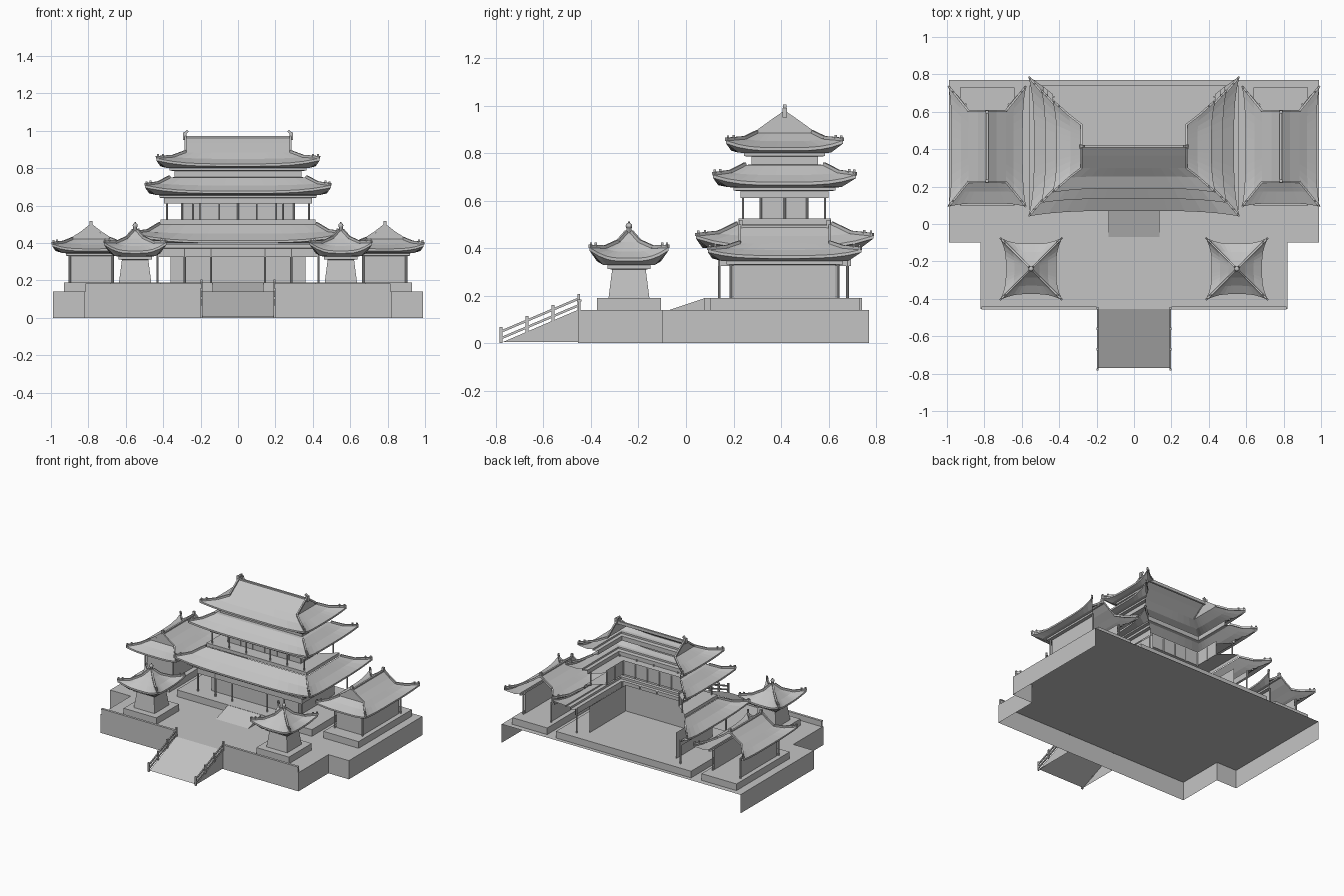
import bpy, bmesh
from mathutils import Vector, Matrix

if "Cube" in bpy.data.objects:
    bpy.data.objects.remove(bpy.data.objects["Cube"])

stone = bpy.data.materials.new("plain_grey")
stone.use_nodes = True
GREY = (0.55, 0.55, 0.55, 1)
stone.diffuse_color = GREY
stone.node_tree.nodes["Principled BSDF"].inputs["Base Color"].default_value = GREY


def finish(name, bm):
    mesh = bpy.data.meshes.new(name)
    bm.to_mesh(mesh)
    bm.free()
    mesh.materials.append(stone)
    obj = bpy.data.objects.new(name, mesh)
    bpy.context.collection.objects.link(obj)
    return obj


def box(bm, x0, x1, y0, y1, z0, z1):
    mat = Matrix.Translation(((x0 + x1) / 2, (y0 + y1) / 2, (z0 + z1) / 2))
    mat = mat @ Matrix.Diagonal((x1 - x0, y1 - y0, z1 - z0, 1))
    bmesh.ops.create_cube(bm, size=1, matrix=mat)


def beam(bm, p, q, w, h):
    """Square bar from p to q."""
    p, q = Vector(p), Vector(q)
    d = q - p
    if d.length < 0.004:
        return
    mat = Matrix.Translation((p + q) / 2) @ d.to_track_quat("Y", "Z").to_matrix().to_4x4()
    bmesh.ops.create_cube(bm, size=1, matrix=mat @ Matrix.Diagonal((w, d.length, h, 1)))


def column(bm, x, y, z0, z1, r=0.006):
    bmesh.ops.create_cone(bm, segments=8, radius1=r, radius2=r, depth=z1 - z0,
                          cap_ends=True, matrix=Matrix.Translation((x, y, (z0 + z1) / 2)))


SIDES = {"front": ((-1, -1), (1, -1)), "left": ((1, -1), (1, 1)),
         "back": ((1, 1), (-1, 1)), "right": ((-1, 1), (-1, -1))}


def ring_point(ring, u, v, cx, cy):
    """Point on a rectangular ring; lift raises and flares its corners."""
    hx, hy, z, lift = (*ring, 0)[:4]
    k = lift * min(abs(u), abs(v)) ** 4
    return Vector((cx + u * hx + (0.7 * k if u > 0 else -0.7 * k),
                   cy + v * hy + (0.7 * k if v > 0 else -0.7 * k), z + k))


def loft(bm, rings, cx, cy, back=False, n=12):
    """Skin rectangular rings, leaving the rear open unless asked."""
    for side, (a, b) in SIDES.items():
        if side == "back" and not back:
            continue
        rows = []
        for ring in rings:
            row = []
            for i in range(n + 1):
                t = i / n
                u, v = (a[j] + (b[j] - a[j]) * t for j in (0, 1))
                row.append(bm.verts.new(ring_point(ring, u, v, cx, cy)))
            rows.append(row)
        for low, high in zip(rows, rows[1:]):
            for i in range(n):
                bm.faces.new((low[i], low[i + 1], high[i + 1], high[i]))


def hips(bm, rings, cx, cy, w=0.011):
    """Raised ridges down the corners, with small guardian studs."""
    for u in (-1, 1):
        for v in (-1, 1):
            pts = [ring_point(r, u, v, cx, cy) + Vector((0, 0, 0.005)) for r in rings]
            for p, q in zip(pts, pts[1:]):
                beam(bm, p, q, w, w * 1.2)
            for f in (0.1, 0.4):
                p = pts[0].lerp(pts[1], f)
                box(bm, p.x - 0.005, p.x + 0.005, p.y - 0.005, p.y + 0.005, p.z, p.z + 0.016)


def roof(name, under, tiles, cx, cy, back=False):
    bm = bmesh.new()
    loft(bm, under + tiles, cx, cy, back)
    finish(name, bm)
    bm = bmesh.new()
    hips(bm, tiles, cx, cy)
    finish(name + "_hip_ridges", bm)


# Terrace: open underneath and at the rear
bm = bmesh.new()
half = [(0.82, -0.455), (0.82, -0.1), (0.99, -0.1), (0.99, 0.77)]
outline = [(-x, y) for x, y in reversed(half)] + half
top = [bm.verts.new((x, y, 0.14)) for x, y in outline]
foot = [bm.verts.new((x, y, 0)) for x, y in outline]
bm.faces.new(top)
for i in range(len(outline) - 1):
    bm.faces.new((foot[i], foot[i + 1], top[i + 1], top[i]))
finish("terrace", bm)

# Front parapet
bm = bmesh.new()
for s in (-1, 1):
    a, b = sorted((s * 0.2, s * 0.815))
    box(bm, a, b, -0.455, -0.443, 0.14, 0.175)
    box(bm, a, b, -0.458, -0.44, 0.175, 0.183)
finish("front_parapet", bm)


def ramp(name, hx, y0, y1, z0, z1):
    """Sloped stairway with triangular cheeks."""
    bm = bmesh.new()
    l, r = [[bm.verts.new((x, y, z)) for y, z in ((y0, z0), (y1, z0), (y1, z1))] for x in (-hx, hx)]
    bm.faces.new((l[0], r[0], r[2], l[2]))
    bm.faces.new(l)
    bm.faces.new(r)
    finish(name, bm)


ramp("front_stairway", 0.195, -0.77, -0.455, 0.005, 0.14)
ramp("hall_stairway", 0.135, -0.07, 0.08, 0.14, 0.19)

# Stair railings
bm = bmesh.new()
for x in (-0.195, 0.195):
    for h in (0.02, 0.048):
        beam(bm, (x, -0.78, h), (x, -0.45, h + 0.14), 0.008, 0.01)
    for i in range(4):
        y = -0.778 + 0.109 * i
        z = 0.0 + 0.046 * i
        box(bm, x - 0.006, x + 0.006, y - 0.006, y + 0.006, z, z + 0.068)
finish("stair_railings", bm)

# Main hall
HY = 0.415
bm = bmesh.new()
box(bm, -0.56, 0.56, 0.075, 0.74, 0.14, 0.19)
finish("hall_plinth", bm)

bm = bmesh.new()
loft(bm, [(0.36, 0.215, 0.19), (0.36, 0.215, 0.385)], 0, HY)
finish("hall_ground_walls", bm)

bm = bmesh.new()
for s in (-1, 1):
    for x in (0.145, 0.285, 0.43):
        column(bm, s * x, 0.14, 0.19, 0.37)
    column(bm, s * 0.43, 0.68, 0.19, 0.37)
finish("hall_ground_columns", bm)

roof("lower_roof",
     [(0.435, 0.28, 0.325), (0.435, 0.28, 0.37), (0.46, 0.3, 0.372), (0.46, 0.3, 0.388),
      (0.485, 0.32, 0.39), (0.485, 0.32, 0.4), (0.535, 0.345, 0.4, 0.04)],
     [(0.535, 0.345, 0.412, 0.04), (0.475, 0.27, 0.45, 0.012), (0.42, 0.2, 0.5)], 0, HY)

bm = bmesh.new()
loft(bm, [(0.415, 0.195, 0.5), (0.415, 0.195, 0.525), (0.3, 0.1, 0.525), (0.3, 0.1, 0.63)], 0, HY)
finish("gallery_floor_and_walls", bm)

bm = bmesh.new()
for s in (-1, 1):
    for x in (0.1, 0.24, 0.38):
        column(bm, s * x, 0.24, 0.52, 0.62, 0.005)
    column(bm, s * 0.38, 0.585, 0.52, 0.62, 0.005)
    for y in (0.315, 0.415, 0.51):
        column(bm, s * 0.3, y, 0.52, 0.62, 0.005)
for x in (-0.2, -0.1, 0, 0.1, 0.2):
    column(bm, x, 0.315, 0.52, 0.62, 0.005)
finish("gallery_columns", bm)

roof("middle_roof",
     [(0.3, 0.1, 0.61), (0.395, 0.185, 0.61), (0.395, 0.185, 0.64), (0.42, 0.215, 0.642),
      (0.42, 0.215, 0.655), (0.44, 0.24, 0.657), (0.475, 0.28, 0.665, 0.03)],
     [(0.475, 0.28, 0.678, 0.03), (0.42, 0.22, 0.708, 0.01), (0.365, 0.165, 0.75)], 0, HY)

roof("top_roof",
     [(0.365, 0.165, 0.75), (0.34, 0.14, 0.752), (0.34, 0.14, 0.785), (0.365, 0.17, 0.787),
      (0.365, 0.17, 0.8), (0.385, 0.195, 0.802), (0.415, 0.225, 0.81, 0.03)],
     [(0.415, 0.225, 0.823, 0.03), (0.34, 0.16, 0.85, 0.01), (0.28, 0.115, 0.885),
      (0.28, 0.05, 0.932), (0.28, 0.002, 0.965)], 0, HY)

# Main ridge with upswept ends
bm = bmesh.new()
box(bm, -0.285, 0.285, HY - 0.007, HY + 0.007, 0.95, 0.972)
for s in (-1, 1):
    beam(bm, (s * 0.285, HY, 0.95), (s * 0.285, HY, 0.99), 0.018, 0.02)
    beam(bm, (s * 0.285, HY, 0.985), (s * 0.268, HY, 1.0), 0.014, 0.014)
finish("main_ridge", bm)

# Side halls and front pavilions, one of each per side
for s, label in ((1, "left"), (-1, "right")):
    cx, cy = s * 0.785, 0.415
    bm = bmesh.new()
    box(bm, cx - 0.145, cx + 0.145, 0.1, 0.73, 0.14, 0.19)
    finish(label + "_side_hall_plinth", bm)

    bm = bmesh.new()
    loft(bm, [(0.11, 0.215, 0.19), (0.11, 0.215, 0.345)], cx, cy)
    finish(label + "_side_hall_walls", bm)

    bm = bmesh.new()
    for u in (-1, 1):
        for v in (-1, 1):
            column(bm, cx + u * 0.115, cy + v * 0.225, 0.19, 0.34)
    finish(label + "_side_hall_columns", bm)

    roof(label + "_side_hall_roof",
         [(0.11, 0.215, 0.33), (0.135, 0.245, 0.332), (0.135, 0.245, 0.345),
          (0.155, 0.27, 0.347), (0.19, 0.305, 0.357, 0.025)],
         [(0.19, 0.305, 0.369, 0.025), (0.14, 0.24, 0.393, 0.008), (0.1, 0.19, 0.42),
          (0.05, 0.19, 0.452), (0.002, 0.19, 0.49)], cx, cy)

    bm = bmesh.new()
    box(bm, cx - 0.006, cx + 0.006, 0.225, 0.605, 0.478, 0.496)
    for y in (0.23, 0.6):
        box(bm, cx - 0.008, cx + 0.008, y - 0.008, y + 0.008, 0.48, 0.518)
    finish(label + "_side_hall_ridge", bm)

    px, py = s * 0.55, -0.24
    bm = bmesh.new()
    box(bm, px - 0.135, px + 0.135, py - 0.135, py + 0.135, 0.14, 0.19)
    finish(label + "_pavilion_plinth", bm)

    bm = bmesh.new()
    loft(bm, [(0.086, 0.086, 0.19), (0.07, 0.07, 0.315)], px, py, True)
    finish(label + "_pavilion_walls", bm)

    roof(label + "_pavilion_roof",
         [(0.07, 0.07, 0.31), (0.09, 0.09, 0.313), (0.09, 0.09, 0.328),
          (0.11, 0.11, 0.33), (0.135, 0.135, 0.345, 0.045)],
         [(0.135, 0.135, 0.358, 0.045), (0.09, 0.09, 0.385, 0.015), (0.045, 0.045, 0.425),
          (0.01, 0.01, 0.465)], px, py, True)

    bm = bmesh.new()
    column(bm, px, py, 0.455, 0.485, 0.011)
    bmesh.ops.create_uvsphere(bm, u_segments=10, v_segments=6, radius=0.014,
                              matrix=Matrix.Translation((px, py, 0.493)))
    column(bm, px, py, 0.5, 0.512, 0.004)
    finish(label + "_pavilion_finial", bm)
